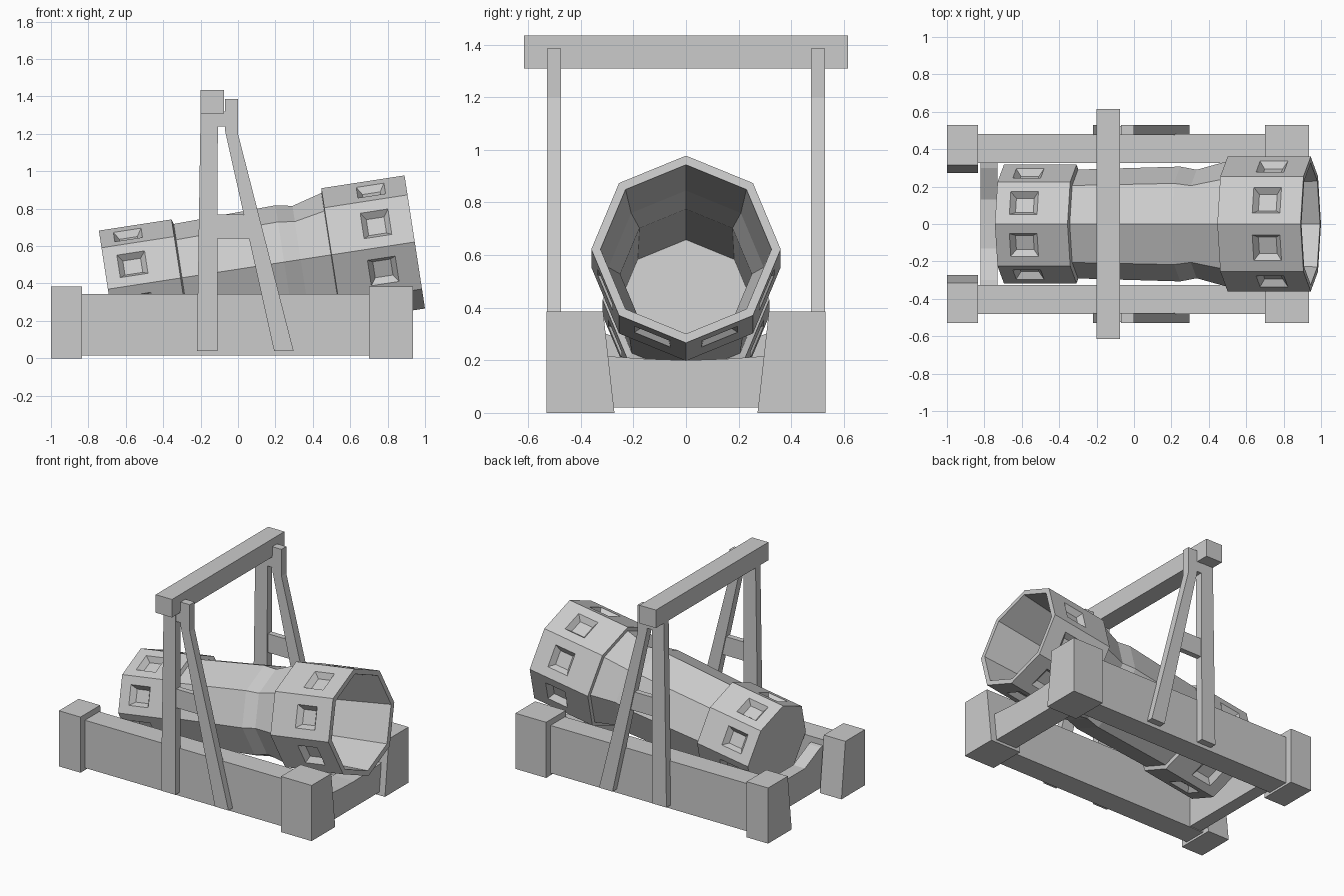
import bpy, bmesh
from math import cos, sin, radians, pi
from mathutils import Vector

if "Cube" in bpy.data.objects:
    bpy.data.objects.remove(bpy.data.objects["Cube"])


def finish(bm, name):
    bmesh.ops.recalc_face_normals(bm, faces=bm.faces)
    me = bpy.data.meshes.new(name)
    bm.to_mesh(me)
    bm.free()
    ob = bpy.data.objects.new(name, me)
    bpy.context.collection.objects.link(ob)
    return ob


def prism(name, pts, lo, hi, axis, side=1):
    """Extrude a 2D outline: axis 'y' takes (x, z) points, axis 'x' takes (y, z) points."""
    bm = bmesh.new()
    put = (lambda p, d: (p[0], d * side, p[1])) if axis == 'y' else (lambda p, d: (d, p[0] * side, p[1]))
    a = [bm.verts.new(put(p, lo)) for p in pts]
    b = [bm.verts.new(put(p, hi)) for p in pts]
    bm.faces.new(a)
    bm.faces.new(b)
    for i in range(len(pts)):
        j = (i + 1) % len(pts)
        bm.faces.new((a[i], a[j], b[j], b[i]))
    return finish(bm, name)


def rect(a0, a1, b0, b1):
    return [(a0, b0), (a1, b0), (a1, b1), (a0, b1)]


# Tilted eight-sided barrel: (distance along axis from mouth, radius)
TILT = radians(8.75)
AXIS = Vector((cos(TILT), 0, sin(TILT)))
UP = Vector((-sin(TILT), 0, cos(TILT)))
SIDE = Vector((0, 1, 0))
MOUTH = Vector((0.945, 0, 0.622))


def on_barrel(t, r, k):
    a = k * pi / 4
    return MOUTH + AXIS * t + (UP * cos(a) + SIDE * sin(a)) * r


def recessed_panel(bm, ring0, ring1, k, t0, t1, t_mid):
    """Side panel with a tapered rectangular pocket."""
    j = (k + 1) % 8
    c = [ring0[k], ring0[j], ring1[j], ring1[k]]
    p = [v.co for v in c]
    inward = -(UP * cos((k + .5) * pi / 4) + SIDE * sin((k + .5) * pi / 4))

    def loop(half_t, half_s, depth):
        out = []
        for dt, ds in ((1, -1), (1, 1), (-1, 1), (-1, -1)):
            u = (t_mid + dt * half_t - t0) / (t1 - t0)
            s = .5 + ds * half_s
            q = p[0].lerp(p[1], s).lerp(p[3].lerp(p[2], s), u)
            out.append(bm.verts.new(q + inward * depth))
        return out

    o, i = loop(.075, .27, 0), loop(.048, .17, .035)
    for m in range(4):
        n = (m + 1) % 4
        bm.faces.new((c[m], c[n], o[n], o[m]))
        bm.faces.new((o[m], o[n], i[n], i[m]))
    bm.faces.new(i)


profile = [(-1.45, .26), (-.62, .25), (-.45, .295), (0, .325),
           (0, .36), (-.45, .36), (-.453, .335), (-.617, .29), (-.706, .307),
           (-1.259, .291), (-1.267, .317), (-1.66, .317)]
pockets = {4: -.19, 10: -1.51}
bm = bmesh.new()
rings = [[bm.verts.new(on_barrel(t, r, k)) for k in range(8)] for t, r in profile]
for n in range(len(rings) - 1):
    for k in range(8):
        if n in pockets:
            recessed_panel(bm, rings[n], rings[n + 1], k, profile[n][0], profile[n + 1][0], pockets[n])
        else:
            j = (k + 1) % 8
            bm.faces.new((rings[n][k], rings[n][j], rings[n + 1][j], rings[n + 1][k]))
bm.faces.new(rings[0])
bm.faces.new(rings[-1])
finish(bm, "barrel")

# Parts repeated on both sides
strut = [(-.07, 1.385), (0, 1.385), (0, 1.2), (.297, .04), (.193, .04), (-.07, 1.22)]
for s, tag in ((-1, "front"), (1, "back")):
    prism(tag + "_rail", rect(-.9, .9, .015, .345), .325, .482, 'y', s)
    # Corner blocks with sloping inner faces
    block = [(.53, 0), (.53, .385), (.315, .385), (.272, 0)]
    prism(tag + "_left_block", block, -1.0, -.835, 'x', s)
    prism(tag + "_right_block", block, .70, .935, 'x', s)
    # Upright frame
    prism(tag + "_post", [(-.22, .04), (-.11, .04), (-.108, 1.32), (-.2, 1.32)], .475, .528, 'y', s)
    prism(tag + "_strut", strut, .475, .528, 'y', s)
    prism(tag + "_strut_spacer", rect(-.11, -.065, 1.24, 1.32), .478, .525, 'y', s)
    prism(tag + "_brace", [(-.12, .64), (.06, .64), (.03, .77), (-.12, .77)], .482, .52, 'y', s)

# Beam across the top of the frame
prism("top_beam", rect(-.615, .615, 1.31, 1.435), -.2, -.075, 'x')

# Dipped cross beams between the rails
prism("mouth_cross_beam", [(-.36, .02), (.36, .02), (.36, .22), (.15, .205), (0, .2), (-.15, .205), (-.36, .22)],
      .73, .89, 'x')
prism("rear_cross_beam", [(-.47, .02), (.47, .02), (.47, .33), (.3, .3), (.13, .22), (-.13, .22), (-.3, .3), (-.47, .33)],
      -.82, -.73, 'x')
